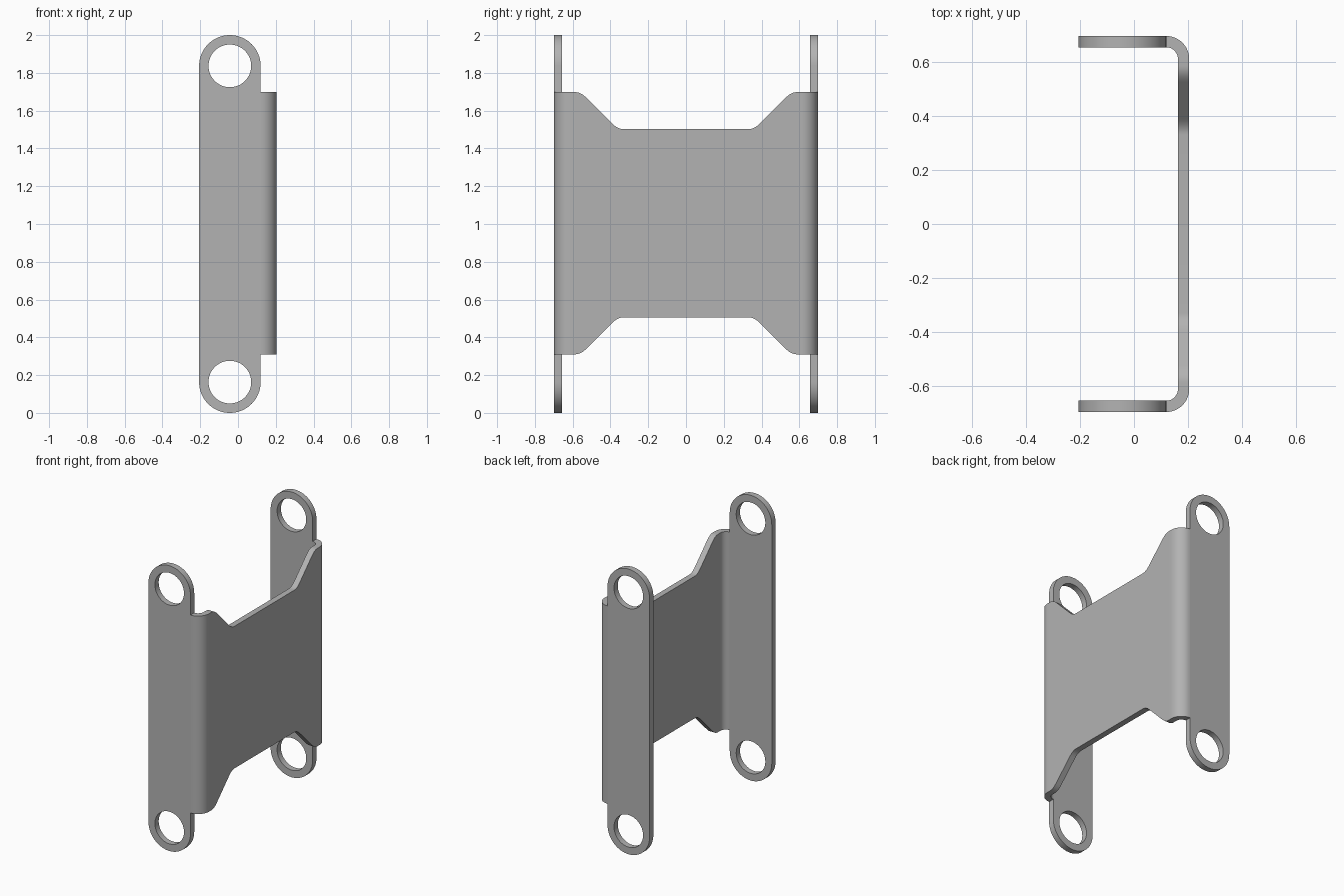
import bpy, bmesh
from math import sin, cos, pi, radians

cube = bpy.data.objects.get("Cube")
if cube:
    bpy.data.objects.remove(cube, do_unlink=True)

STEEL = (0.45, 0.45, 0.45, 1)
steel = bpy.data.materials.new("grey steel")
steel.use_nodes = True
steel.diffuse_color = STEEL
steel.node_tree.nodes["Principled BSDF"].inputs["Base Color"].default_value = STEEL

HALF_Y = 0.698                 # outer half width
T = 0.042                      # sheet thickness
BEND_X, BEND_R = 0.12, 0.085   # start and outer radius of the bends
EAR_X, EAR_R, HOLE_R = -0.043, 0.163, 0.113
MID_Z = 1.004


def smooth(obj):
    bpy.ops.object.select_all(action='DESELECT')
    obj.select_set(True)
    bpy.context.view_layer.objects.active = obj
    bpy.ops.object.shade_smooth_by_angle(angle=radians(30))


def finish(name, bm):
    bmesh.ops.recalc_face_normals(bm, faces=bm.faces)
    mesh = bpy.data.meshes.new(name)
    bm.to_mesh(mesh)
    bm.free()
    mesh.materials.append(steel)
    obj = bpy.data.objects.new(name, mesh)
    bpy.context.collection.objects.link(obj)
    smooth(obj)


def arc(cx, cy, r, start, end, n):
    return [(cx + r * cos(start + (end - start) * i / n),
             cy + r * sin(start + (end - start) * i / n)) for i in range(n + 1)]


# Side plates: upright slots with a round hole near each end
def side_plate(name, y):
    curve = bpy.data.curves.new(name, 'CURVE')
    curve.dimensions = '2D'
    curve.fill_mode = 'BOTH'
    curve.extrude = T / 2
    top, low = 2 - EAR_R, EAR_R
    loops = [arc(EAR_X, top, EAR_R, 0, pi, 32) + arc(EAR_X, low, EAR_R, pi, 2 * pi, 32)]
    loops += [arc(EAR_X, z, HOLE_R, 0, 2 * pi, 48)[:-1] for z in (low, top)]
    for pts in loops:
        spline = curve.splines.new('POLY')
        spline.points.add(len(pts) - 1)
        for p, (x, z) in zip(spline.points, pts):
            p.co = (x, z, 0, 1)
        spline.use_cyclic_u = True
    helper = bpy.data.objects.new(name + " outline", curve)
    bpy.context.collection.objects.link(helper)
    mesh = helper.to_mesh()
    bm = bmesh.new()
    bm.from_mesh(mesh)
    helper.to_mesh_clear()
    bpy.data.objects.remove(helper, do_unlink=True)
    bmesh.ops.remove_doubles(bm, verts=bm.verts, dist=0.0001)
    for v in bm.verts:
        x, z, depth = v.co
        v.co = (x, y + depth, z)
    finish(name, bm)


side_plate("front_side_plate", -HALF_Y + T / 2)
side_plate("back_side_plate", HALF_Y - T / 2)

# Web stations from the back bend to the middle: outer point, inner point, half height
TALL, LOW = 0.694, 0.498
bend_y = HALF_Y - BEND_R
outer = arc(BEND_X, bend_y, BEND_R, pi / 2, 0, 12)
inner = arc(BEND_X, bend_y, BEND_R - T, pi / 2, 0, 12)
stations = [(o, i, TALL) for o, i in zip(outer, inner)]


# Tapered notch edge with rounded corners
def rounded_corner(y, h, slope_in, slope_out, reach=0.03, n=6):
    pts = []
    for i in range(n + 1):
        t = i / n
        a, b = (1 - t) ** 2, t ** 2
        pts.append((y + reach * (a - b),
                    h + reach * (slope_in * a - slope_out * b)))
    return pts


edge = rounded_corner(0.557, TALL, 0, 1) + rounded_corner(0.361, LOW, 1, 0)
web_x = BEND_X + BEND_R
stations += [((web_x, y), (web_x - T, y), h) for y, h in edge]
stations += [((x, -y), (u, -v), h) for (x, y), (u, v), h in reversed(stations)]

bm = bmesh.new()
rings = []
for o, i, h in stations:
    rings.append([bm.verts.new((p[0], p[1], MID_Z + s * h))
                  for p, s in ((o, -1), (o, 1), (i, 1), (i, -1))])
for a, b in zip(rings, rings[1:]):
    for k in range(4):
        n = (k + 1) % 4
        bm.faces.new((a[k], a[n], b[n], b[k]))
bm.faces.new(rings[0])
bm.faces.new(rings[-1])
finish("bent_web", bm)
